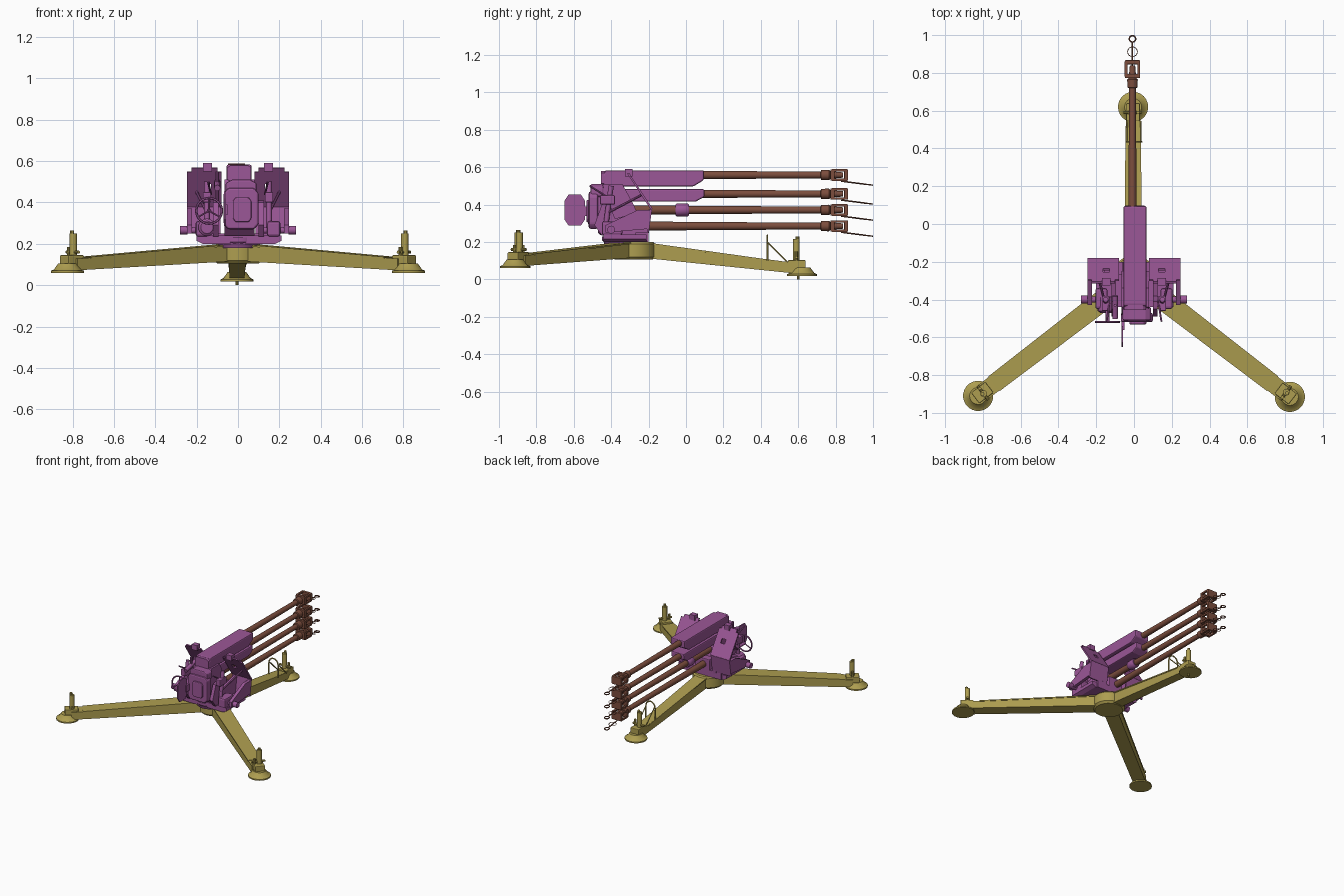
import bpy, bmesh, math
from mathutils import Vector, Matrix

if "Cube" in bpy.data.objects:
    bpy.data.objects.remove(bpy.data.objects["Cube"])

def mat(name, rgb):
    m = bpy.data.materials.new(name)
    m.diffuse_color = (*rgb, 1)
    m.use_nodes = True
    m.node_tree.nodes["Principled BSDF"].inputs["Base Color"].default_value = m.diffuse_color
    return m

PURPLE = mat("purple", (0.33, 0.095, 0.31))
OLIVE = mat("olive", (0.42, 0.34, 0.08))
BROWN = mat("brown", (0.20, 0.075, 0.047))

def finish(name, bm, m, smooth=False, bevel=0.0):
    bmesh.ops.recalc_face_normals(bm, faces=bm.faces[:])
    me = bpy.data.meshes.new(name)
    bm.to_mesh(me)
    bm.free()
    me.materials.append(m)
    ob = bpy.data.objects.new(name, me)
    bpy.context.collection.objects.link(ob)
    if bevel:
        b = ob.modifiers.new("bevel", 'BEVEL')
        b.width, b.segments = bevel, 2
    if smooth:
        bpy.context.view_layer.objects.active = ob
        ob.select_set(True)
        bpy.ops.object.shade_smooth_by_angle(angle=math.radians(35))
        ob.select_set(False)
    return ob

def loft(name, rings, m, smooth=False, bevel=0.0, M=None):
    """Skin a list of equal-length point rings and cap both ends."""
    bm = bmesh.new()
    vs = [[bm.verts.new(p) for p in r] for r in rings]
    n = len(vs[0])
    for a, b in zip(vs, vs[1:]):
        for i in range(n):
            bm.faces.new((a[i], a[(i + 1) % n], b[(i + 1) % n], b[i]))
    bm.faces.new(vs[0])
    bm.faces.new(vs[-1])
    if M:
        bm.transform(M)
    return finish(name, bm, m, smooth, bevel)

def box(name, x0, x1, y0, y1, z0, z1, m, bevel=0.0, M=None):
    ring = lambda z: [(x0, y0, z), (x1, y0, z), (x1, y1, z), (x0, y1, z)]
    return loft(name, [ring(z0), ring(z1)], m, False, bevel, M)

def side(name, pts, x0, x1, m, bevel=0.0):
    """Extrude a (y, z) outline across x."""
    return loft(name, [[(x, y, z) for y, z in pts] for x in (x0, x1)], m, False, bevel)

def front(name, pts, y0, y1, m, bevel=0.0):
    """Extrude an (x, z) outline along y."""
    return loft(name, [[(x, y, z) for x, z in pts] for y in (y0, y1)], m, False, bevel)

def turned(name, base, axis, prof, m, n=20, M=None):
    """Lathe: prof is (distance along axis, radius)."""
    q = Vector((0, 0, 1)).rotation_difference(Vector(axis))
    ang = [2 * math.pi * i / n for i in range(n)]
    rings = [[Vector(base) + q @ Vector((r * math.cos(a), r * math.sin(a), d)) for a in ang]
             for d, r in prof]
    return loft(name, rings, m, True, 0, M)

def rod(name, a, b, r, m, n=10, M=None):
    d = Vector(b) - Vector(a)
    return turned(name, a, d.normalized(), [(0, r), (d.length, r)], m, n, M)

def ring(name, c, R, r, axis, m, squash=1.0, n=24):
    q = Vector((0, 0, 1)).rotation_difference(Vector(axis))
    bm = bmesh.new()
    vs = [[bm.verts.new(Vector(c) + q @ Vector(((R + r * math.cos(t)) * math.cos(a),
          (R + r * math.cos(t)) * math.sin(a) * squash, r * math.sin(t))))
          for t in [k * math.pi / 3 for k in range(6)]]
          for a in [2 * math.pi * i / n for i in range(n)]]
    for i in range(n):
        for k in range(6):
            a, b, j = vs[i], vs[(i + 1) % n], (k + 1) % 6
            bm.faces.new((a[k], a[j], b[j], b[k]))
    return finish(name, bm, m, True)

# tripod legs with feet and jack posts
HUB = Vector((-0.003, -0.28, 0))
for name, foot, zb, post_top, L in (("front", (-0.005, 0.62), 0.018, 0.23, 0.9),
                                    ("rear_left", (-0.825, -0.91), 0.06, 0.265, 1.03),
                                    ("rear_right", (0.825, -0.915), 0.06, 0.265, 1.03)):
    d = Vector((*foot, 0)) - HUB
    M = Matrix.Translation(HUB) @ Matrix.Rotation(math.atan2(d.y, d.x), 4, 'Z')
    R = d.length
    w = 0.036 if name == "front" else 0.045
    sec = lambda r, lo, hi, k: [(r, -k, lo), (r, k, lo), (r, k, hi), (r, -k, hi)]
    loft(name + "_leg", [sec(0.02, 0.118, 0.195, w + 0.006), sec(L - 0.02, zb + 0.012, zb + 0.068, w)],
         OLIVE, M=M)
    loft(name + "_leg_flange", [sec(0.05, 0.192, 0.2, w + 0.012), sec(L - 0.1, zb + 0.068, zb + 0.077, w + 0.004)],
         OLIVE, M=M)
    turned(name + "_foot", (R, 0, zb), (0, 0, 1), [(0, 0.08), (0.01, 0.08), (0.016, 0.066), (0.045, 0.045)],
           OLIVE, 24, M)
    box(name + "_jack_housing", R - 0.075, R + 0.02, -0.036, 0.036, zb + 0.02, zb + 0.085, OLIVE, 0.005, M)
    rod(name + "_jack_post", (R - 0.03, 0.008, zb + 0.03), (R - 0.03, 0.008, post_top - 0.015), 0.018, OLIVE, 14, M)
    rod(name + "_jack_screw", (R - 0.024, 0.006, zb), (R - 0.024, 0.006, post_top), 0.010, OLIVE, 10, M)
    rod(name + "_jack_lock", (R - 0.03, -0.026, zb + 0.07), (R - 0.03, -0.026, post_top - 0.08), 0.009, OLIVE, 10, M)
    rod(name + "_jack_crank", (R - 0.03, -0.045, zb + 0.1), (R - 0.03, 0.05, zb + 0.1), 0.008, OLIVE, 10, M)
rod("front_foot_spike", (-0.005, 0.6, 0), (-0.005, 0.6, 0.05), 0.007, OLIVE)

# travel lock arch on the front leg
arch = [(-0.04, 0.435, 0.1), (-0.04, 0.435, 0.19)]
arch += [(0.04 * math.cos(t), 0.435, 0.19 + 0.045 * math.sin(t)) for t in
         [math.pi * (1 - i / 8) for i in range(1, 8)]] + [(0.04, 0.435, 0.19), (0.04, 0.435, 0.1)]
for i, (a, b) in enumerate(zip(arch, arch[1:])):
    rod("travel_lock_arch_%d" % i, a, b, 0.005, OLIVE, 6)
for s in (-1, 1):
    rod("travel_lock_brace", (s * 0.035, 0.435, 0.2), (s * 0.035, 0.545, 0.09), 0.004, OLIVE, 6)

# hub and turntable
turned("hub", (0, -0.28, 0.105), (0, 0, 1), [(0, 0.1), (0.015, 0.115), (0.085, 0.115), (0.095, 0.105)], OLIVE, 24)
turned("turntable", (0, -0.345, 0.18), (0, 0, 1), [(0, 0.09), (0.02, 0.095), (0.03, 0.105), (0.05, 0.105)], PURPLE, 28)
front("carriage_floor", [(-0.17, 0.2), (0.18, 0.2), (0.21, 0.215), (0.21, 0.24), (-0.2, 0.24), (-0.2, 0.215)],
      -0.44, -0.21, PURPLE)

# four stacked barrels with muzzle brakes and hanging loops
BX = -0.008
for i, (z, y0) in enumerate(((0.558, -0.2), (0.457, -0.2), (0.371, -0.3), (0.285, -0.3))):
    turned("barrel_%d" % i, (BX, y0, z), (0, 1, 0),
           [(0, 0.025), (0.05 - y0, 0.022), (0.72 - y0, 0.018), (0.722 - y0, 0.027), (0.765 - y0, 0.028),
            (0.772 - y0, 0.02), (0.84 - y0, 0.014)], BROWN)
    for y in (0.772, 0.845):
        box("muzzle_plate_%d" % i, BX - 0.04, BX + 0.04, y, y + 0.022, z - 0.03, z + 0.03, BROWN, 0.004)
    for s in (-1, 1):
        box("muzzle_cheek_%d" % i, BX + s * 0.034 - 0.007, BX + s * 0.034 + 0.007, 0.78, 0.86,
            z + 0.018, z + 0.031, BROWN)
        box("muzzle_lower_cheek_%d" % i, BX + s * 0.034 - 0.007, BX + s * 0.034 + 0.007, 0.78, 0.86,
            z - 0.031, z - 0.018, BROWN)
    rod("muzzle_pin_%d" % i, (BX, 0.83, z - 0.033), (BX, 0.963, z - 0.05), 0.004, BROWN, 8)
    ring("pin_loop_%d" % i, (BX, 0.98, z - 0.052), 0.017, 0.004, (0, 0.12, 1), BROWN, n=16)
    ring("pin_chain_%d" % i, (BX, 0.912, z - 0.042), 0.026, 0.002, (0, 0.12, 1), BROWN, n=16)

# barrel jackets
side("upper_jacket", [(-0.44, 0.497), (0.04, 0.497), (0.095, 0.53), (0.095, 0.583), (-0.43, 0.583), (-0.445, 0.555)],
     -0.055, 0.066, PURPLE, 0.008)
side("lower_jacket", [(-0.36, 0.415), (0.05, 0.415), (0.098, 0.44), (0.098, 0.482), (-0.38, 0.482)],
     -0.05, 0.06, PURPLE, 0.008)
turned("barrel_clamp", (BX, -0.055, 0.371), (0, 1, 0), [(0, 0.03), (0.006, 0.034), (0.064, 0.034), (0.07, 0.03)], PURPLE)

# breech block and cradle
side("breech_block", [(-0.49, 0.3), (-0.49, 0.44), (-0.44, 0.51), (-0.34, 0.51), (-0.28, 0.4), (-0.25, 0.33),
                      (-0.25, 0.24), (-0.42, 0.23)], -0.065, 0.08, PURPLE)
for x in (-0.12, 0.1):
    side("cradle_cheek", [(-0.45, 0.235), (-0.49, 0.29), (-0.45, 0.40), (-0.41, 0.41), (-0.38, 0.325),
                          (-0.19, 0.375), (-0.2, 0.235)], x, x + 0.025, PURPLE)
box("lower_breech", -0.06, 0.06, -0.3, -0.2, 0.24, 0.33, PURPLE, 0.006)

# rear backrest with inset pad and headrest
def rounded(cx, cz, a, b, k):
    return [(cx + a * sx * u, cz + b * sz * v) for sx, sz, uv in
            ((1, -1, ((1 - k, 1), (1, 1 - k))), (1, 1, ((1, 1 - k), (1 - k, 1))),
             (-1, 1, ((1 - k, 1), (1, 1 - k))), (-1, -1, ((1, 1 - k), (1 - k, 1)))) for u, v in uv]
front("backrest", rounded(0.015, 0.37, 0.085, 0.1, 0.25), -0.52, -0.47, PURPLE, 0.01)
front("backrest_pad", rounded(0.02, 0.365, 0.045, 0.06, 0.3), -0.532, -0.51, PURPLE, 0.006)
front("headrest", rounded(0.015, 0.47, 0.075, 0.04, 0.4), -0.51, -0.44, PURPLE, 0.008)
front("jacket_end_cap", rounded(0.006, 0.54, 0.058, 0.04, 0.3), -0.455, -0.43, PURPLE)

# round-cornered side guard standing out behind the gun
side("side_guard", rounded(-0.595, 0.37, 0.055, 0.083, 0.4), -0.067, -0.058, PURPLE)
box("guard_bracket", -0.067, -0.05, -0.56, -0.45, 0.34, 0.39, PURPLE)

# angled shields, one each side, with a vision slot framed by strips
def shield(name, x0, x1, t0, t1):
    p = lambda t: (-0.305 + 0.125 * t, 0.57 - 0.19 * t)
    (ya, za), (yb, zb) = p(t0), p(t1)
    side(name, [(ya, za), (yb, zb), (yb - 0.01, zb - 0.004), (ya - 0.01, za - 0.004)], x0, x1, PURPLE)
for s in (-1, 1):
    for x0, x1, t0, t1 in ((0.1, 0.225, 0.0, 0.1), (0.08, 0.246, 0.1, 0.4), (0.08, 0.13, 0.4, 0.55),
                           (0.165, 0.246, 0.4, 0.55), (0.08, 0.246, 0.55, 1.0)):
        shield("shield_upper", min(s * x0, s * x1), max(s * x0, s * x1), t0, t1)
    xs = sorted((s * 0.085, s * 0.246))
    side("shield_lower", [(-0.18, 0.382), (-0.2, 0.25), (-0.21, 0.25), (-0.19, 0.382)], *xs, PURPLE)
    xs = sorted((s * 0.125, s * 0.17))
    box("shield_tab", *xs, -0.325, -0.285, 0.55, 0.59, PURPLE)
    # trunnion, side arms and gearboxes
    rod("trunnion", (s * 0.1, -0.4, 0.266), (s * 0.25, -0.4, 0.266), 0.016, PURPLE, 16)
    rod("trunnion_cap", (s * 0.245, -0.4, 0.266), (s * 0.28, -0.4, 0.266), 0.021, PURPLE, 16)
    xs = sorted((s * 0.222, s * 0.246))
    side("shield_arm", [(-0.43, 0.25), (-0.43, 0.29), (-0.26, 0.37), (-0.185, 0.37), (-0.2, 0.27)], *xs, PURPLE)
    xs = sorted((s * 0.14, s * 0.205))
    box("gearbox", *xs, -0.45, -0.34, 0.235, 0.31, PURPLE, 0.012)
    rod("gear_column", (s * 0.15, -0.43, 0.28), (s * 0.15, -0.4, 0.5), 0.014, PURPLE, 12)
    box("sight_bracket", *sorted((s * 0.13, s * 0.17)), -0.46, -0.38, 0.4, 0.45, PURPLE, 0.006)
    rod("shield_stay", (s * 0.15, -0.43, 0.35), (s * 0.2, -0.24, 0.45), 0.007, PURPLE, 8)
    rod("lever", (s * 0.13, -0.42, 0.44), (s * 0.145, -0.515, 0.5), 0.005, PURPLE, 8)
side("front_apron", [(-0.2, 0.25), (-0.2, 0.2), (-0.27, 0.2), (-0.27, 0.25)], -0.16, 0.17, PURPLE)

# aiming handwheel on the left
WC = Vector((-0.14, -0.518, 0.36))
ring("handwheel_rim", WC, 0.062, 0.006, (0, 1, 0), PURPLE)
for k in range(3):
    a = math.radians(90 + 120 * k)
    rod("handwheel_spoke", WC, WC + Vector((math.cos(a), 0, math.sin(a))) * 0.06, 0.004, PURPLE, 6)
rod("handwheel_shaft", WC, (-0.14, -0.4, 0.36), 0.011, PURPLE, 12)
turned("elevation_drum", (-0.15, -0.47, 0.28), (0, 1, 0), [(0, 0.03), (0.01, 0.042), (0.08, 0.042)], PURPLE)
rod("sight_tube", (-0.1, -0.5, 0.47), (-0.1, -0.38, 0.5), 0.015, PURPLE, 12)
rod("sight_post", (-0.1, -0.43, 0.4), (-0.1, -0.43, 0.55), 0.008, PURPLE, 10)
